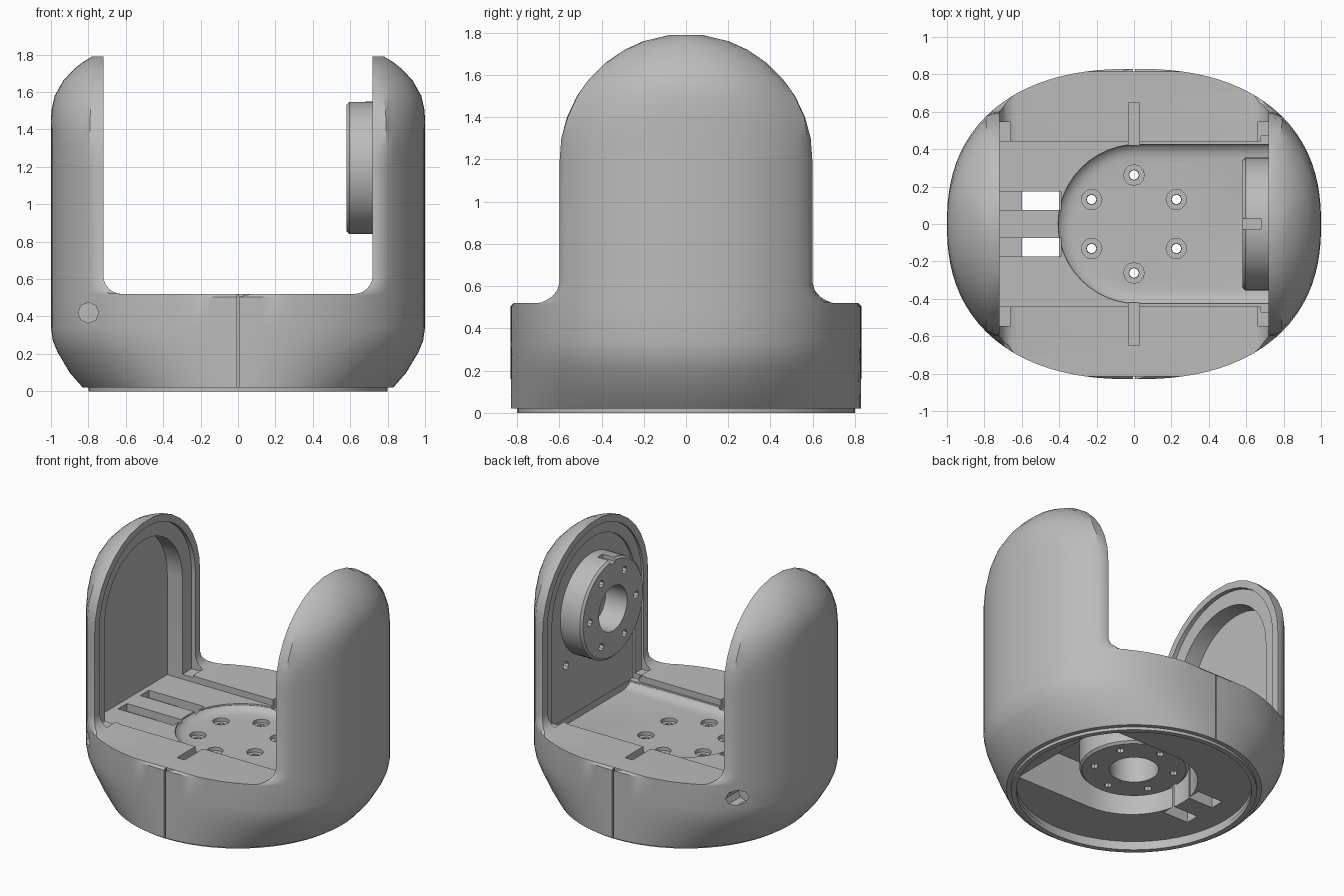
import bpy, bmesh
from math import sin, cos, pi, radians, sqrt
from mathutils import Matrix, Vector

cube = bpy.data.objects.get("Cube")
if cube:
    bpy.data.objects.remove(cube)

GREY = (0.5, 0.5, 0.5, 1)
mat = bpy.data.materials.new("plain grey")
mat.use_nodes = True
mat.diffuse_color = GREY
mat.node_tree.nodes["Principled BSDF"].inputs["Base Color"].default_value = GREY


def loft(name, rings, closed=False):
    """Skin a stack of equal-length point rings; cap the ends or join them."""
    bm = bmesh.new()
    loops = [[bm.verts.new(p) for p in ring] for ring in rings]
    pairs = list(zip(loops, loops[1:]))
    if closed:
        pairs.append((loops[-1], loops[0]))
    for low, high in pairs:
        for i in range(len(low)):
            j = (i + 1) % len(low)
            bm.faces.new((low[i], low[j], high[j], high[i]))
    if not closed:
        bm.faces.new(loops[0][::-1])
        bm.faces.new(loops[-1])
    bmesh.ops.recalc_face_normals(bm, faces=bm.faces)
    mesh = bpy.data.meshes.new(name)
    bm.to_mesh(mesh)
    bm.free()
    ob = bpy.data.objects.new(name, mesh)
    bpy.context.collection.objects.link(ob)
    mesh.materials.append(mat)
    return ob


def box(x0, x1, y0, y1, z0, z1):
    return loft("box_cutter", [[(x0, y0, z), (x1, y0, z), (x1, y1, z), (x0, y1, z)] for z in (z0, z1)])


def circle(r, z, n=48):
    return [(r * cos(2 * pi * i / n), r * sin(2 * pi * i / n), z) for i in range(n)]


def rod(r, start, end, n=48):
    """Cylinder between two points."""
    start, end = Vector(start), Vector(end)
    axis = end - start
    turn = axis.to_track_quat('Z', 'Y')
    rings = [[turn @ Vector(p) + start for p in circle(r, z, n)] for z in (0, axis.length)]
    return loft("rod_cutter", rings)


def arch(half, x0, x1, z0):
    """Round-topped door shape, extruded along x."""
    outline = [(-half, z0), (half, z0)]
    outline += [(half * cos(pi * i / 24), 1.2 + half * sin(pi * i / 24)) for i in range(25)]
    return loft("arch_cutter", [[(x, y, z) for y, z in outline] for x in (x0, x1)])


def cut(ob, cutter):
    mod = ob.modifiers.new("cut", 'BOOLEAN')
    mod.operation = 'DIFFERENCE'
    mod.solver = 'EXACT'
    mod.object = cutter
    bpy.context.view_layer.objects.active = ob
    bpy.ops.object.modifier_apply(modifier=mod.name)
    bpy.data.objects.remove(cutter)


def finish(ob):
    bpy.ops.object.select_all(action='DESELECT')
    ob.select_set(True)
    bpy.context.view_layer.objects.active = ob
    bpy.ops.object.shade_smooth_by_angle(angle=radians(32))


# Oval shell: circular foot, fuller oval above, flat-sided arms with a round top
FULL = 2.35
INNER = 0.72
DECK = 0.475


def oval(a, z, side=1, n=96):
    power = 2 + (FULL - 2) * min(1, (z - 0.02) / 0.3)
    b = 0.83
    if z > 1.2:
        side = sqrt(0.6 ** 2 - (z - 1.195) ** 2)
        b = min(b, 1.1 * side / (1 - (INNER / a) ** FULL) ** (1 / FULL))
    pts = []
    for i in range(n):
        c, s = cos(2 * pi * i / n), sin(2 * pi * i / n)
        r = (abs(c) ** power + abs(s) ** power) ** (-1 / power)
        pts.append((a * c * r, max(-side, min(side, b * s * r)), z))
    return pts


profile = [(0.83, 0.02), (0.9, 0.1), (0.965, 0.21), (0.99, 0.27), (1, 0.34), (1, 0.505), (1, 0.52, 0.815),
           (1, 0.523, 0.69), (1, 0.55, 0.635), (1, 0.58, 0.61), (1, 0.62, 0.598), (1, 1.2, 0.598),
           (1, 1.3), (1, 1.4), (0.998, 1.5), (0.98, 1.58), (0.935, 1.66), (0.88, 1.72), (0.83, 1.76),
           (0.78, 1.79)]
shell = loft("yoke_shell", [oval(*level) for level in profile])

# Gap between the arms, with filleted bottom corners
fillet = [(0.62 + 0.1 * sin(t), 0.62 - 0.1 * cos(t)) for t in (pi / 2 * i / 6 for i in range(7))]
half = fillet + [(INNER, 2)]
gap = half + [(-x, z) for x, z in reversed(half)]
cut(shell, loft("gap_cutter", [[(x, y, z) for x, z in gap] for y in (-1, 1)]))

# Stepped recesses inside both arms
cut(shell, arch(0.545, -0.75, -0.66, 0.51))
cut(shell, arch(0.44, -0.87, -0.66, DECK))
cut(shell, arch(0.545, 0.66, 0.735, 0.51))
cut(shell, arch(0.47, 0.68, 0.75, DECK))

# Sunken deck and the rounded tray
cut(shell, box(-0.74, 0.74, -0.44, 0.44, DECK, 0.6))


def tray_ring(inset, z, end=0.745):
    r = 0.43 - inset
    arc = [(0.02 + r * cos(t), r * sin(t), z) for t in (pi / 2 + pi * i / 24 for i in range(25))]
    return arc + [(end, -r, z), (end, r, z)]


cut(shell, loft("tray_cutter", [tray_ring(i, z) for i, z in
                                ((0.08, 0.43), (0.05, 0.435), (0.02, 0.447), (0.005, 0.465), (0, 0.52))]))

# Underside: wide shallow recess and a tray-shaped well
cut(shell, loft("recess_cutter", [circle(0.77, z, 64) for z in (-0.1, 0.065)]))
cut(shell, loft("well_cutter", [tray_ring(0, z, 0.62) for z in (0, 0.37)]))

for s in (-1, 1):
    # Deck slots beside the tongue, rim notches, seams, side holes, panel holes
    y0, y1 = sorted((s * 0.075, s * 0.175))
    cut(shell, box(-0.83, -0.39, y0, y1, 0.42, 0.5))
    cut(shell, box(-0.6, -0.4, y0, y1, 0, 0.5))
    y0, y1 = sorted((s * 0.42, s * 0.65))
    cut(shell, box(-0.03, 0.03, y0, y1, 0.45, 0.6))
    y0, y1 = sorted((s * 0.815, s * 0.9))
    cut(shell, box(-0.005, 0.005, y0, y1, -0.1, 0.6))
    cut(shell, rod(0.055, (-0.8, s * 0.47, 0.42), (-0.8, s * 0.9, 0.42), 8))
    cut(shell, rod(0.03, (0.7, s * 0.29, 0.85), (0.82, s * 0.29, 0.85), 10))

# Six screw holes with counterbores in the tray
bolts = [(0.262 * cos(radians(a)), 0.262 * sin(radians(a))) for a in range(30, 390, 60)]
for x, y in bolts:
    cut(shell, rod(0.055, (x, y, 0.405), (x, y, 0.55), 12))
    cut(shell, rod(0.028, (x, y, 0.25), (x, y, 0.55), 8))
finish(shell)

# Thin foot ring
ring = loft("foot_ring", [circle(r, z, 64) for r, z in ((0.765, 0), (0.8, 0), (0.8, 0.03), (0.765, 0.03))], True)
finish(ring)


# Bearing hubs: one under the tray, one on the left arm
def hub(name, depth, place):
    section = ((0.16, depth), (0.16, 0), (0.34, 0), (0.355, 0.015), (0.355, depth))
    ob = loft(name, [circle(r, z) for r, z in section], True)
    for x, y in bolts:
        cut(ob, rod(0.026, (x, y, -0.1), (x, y, 0.4), 8))
    cut(ob, box(-0.4, -0.325, -0.03, 0.03, -0.1, 0.1))
    ob.data.transform(place)
    finish(ob)


hub("tray_hub", 0.225, Matrix.Translation((0, 0, 0.16)))
hub("arm_hub", 0.19, Matrix.Translation((0.58, 0, 1.195)) @ Matrix.Rotation(pi / 2, 4, 'Y'))
